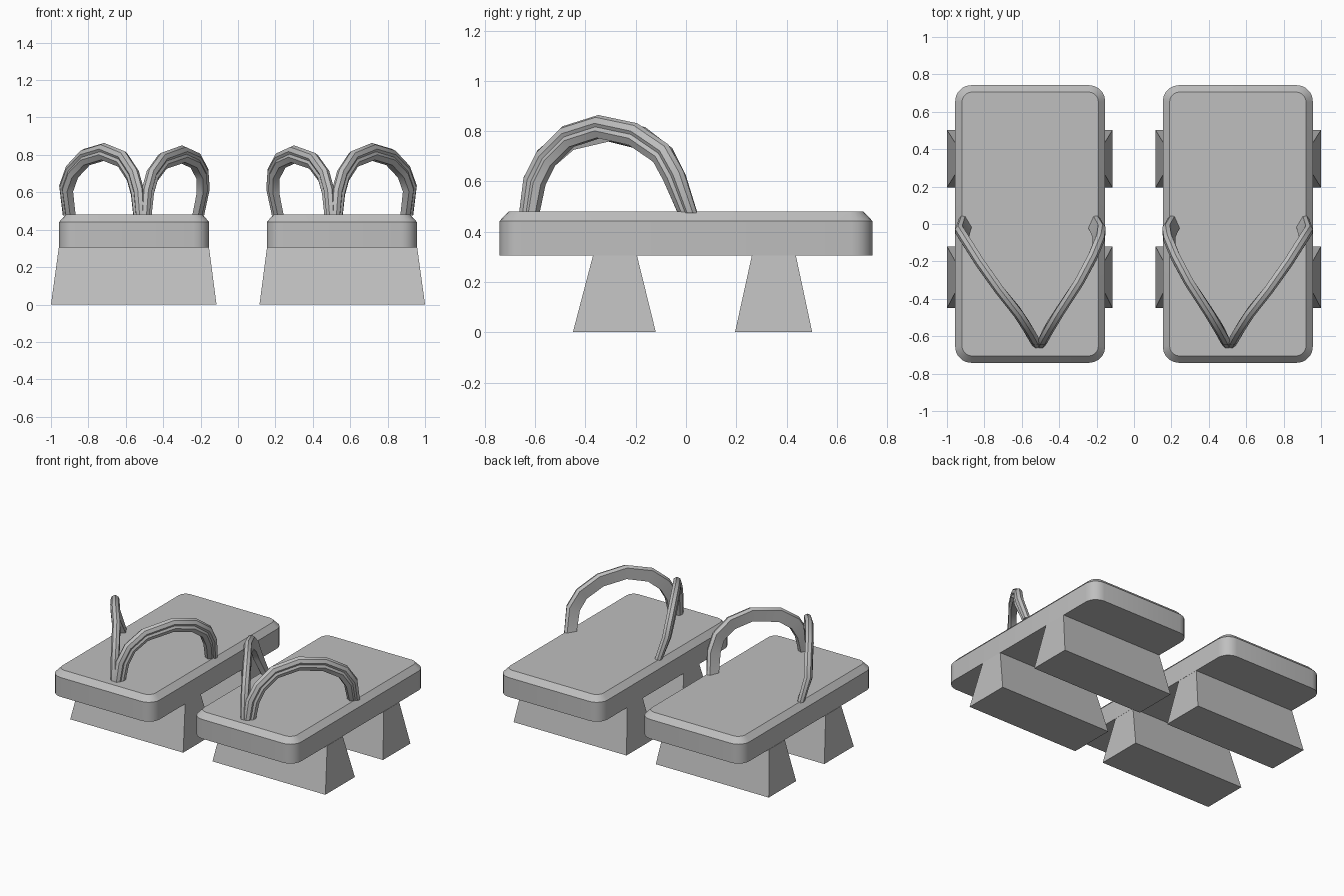
import bpy, bmesh, math
from mathutils import Vector

if "Cube" in bpy.data.objects:
    bpy.data.objects.remove(bpy.data.objects["Cube"], do_unlink=True)

GREY = (0.52, 0.52, 0.52, 1)
mat = bpy.data.materials.new("plain grey")
mat.use_nodes = True
mat.diffuse_color = GREY
mat.node_tree.nodes["Principled BSDF"].inputs["Base Color"].default_value = GREY

DECK_X, DECK_BASE, DECK_TOP = 0.555, 0.305, 0.48


def loft(name, rings, side, smooth=None):
    """Skin closed rings of points into a capped solid, mirrored for the right shoe."""
    bm = bmesh.new()
    loops = [[bm.verts.new((p[0] * side, p[1], p[2])) for p in r] for r in rings]
    n = len(loops[0])
    for a, b in zip(loops, loops[1:]):
        for i in range(n):
            j = (i + 1) % n
            bm.faces.new((a[i], a[j], b[j], b[i]))
    bm.faces.new(loops[0])
    bm.faces.new(loops[-1])
    bmesh.ops.recalc_face_normals(bm, faces=bm.faces)
    mesh = bpy.data.meshes.new(name)
    bm.to_mesh(mesh)
    bm.free()
    mesh.materials.append(mat)
    obj = bpy.data.objects.new(name, mesh)
    bpy.context.collection.objects.link(obj)
    if smooth:
        bpy.ops.object.select_all(action='DESELECT')
        obj.select_set(True)
        bpy.context.view_layer.objects.active = obj
        bpy.ops.object.shade_smooth_by_angle(angle=math.radians(smooth))


def rounded_rect(hx, hy, r, z, steps=5):
    ring = []
    for q, (sx, sy) in enumerate([(1, 1), (-1, 1), (-1, -1), (1, -1)]):
        for k in range(steps + 1):
            a = (q + k / steps) * math.pi / 2
            ring.append((DECK_X + sx * (hx - r) + r * math.cos(a),
                         sy * (hy - r) + r * math.sin(a), z))
    return ring


def rect(x0, x1, y0, y1, z):
    return [(x0, y0, z), (x1, y0, z), (x1, y1, z), (x0, y1, z)]


# Strap cross-section (across the arch, towards the toe) with a shallow groove
SECTION = [(-.042, -.024), (.036, -.024), (.049, -.004), (.04, .018),
           (.016, .028), (.002, .021), (-.014, .028), (-.042, .014)]


def strap_rings(path):
    pts = [Vector(p) for p in path]
    chord = pts[-1] - pts[0]
    front = Vector((chord.y, -chord.x, 0)).normalized()
    if front.y > 0:
        front = -front
    rings = []
    for i, p in enumerate(pts):
        t = (pts[min(i + 1, len(pts) - 1)] - pts[max(i - 1, 0)])
        t = (t - front * t.dot(front)).normalized()
        out = t.cross(front)
        if out.dot(p - Vector((p.x, -.32, .5))) < 0 and i in (0, len(pts) - 1):
            out = -out
        if 0 < i < len(pts) - 1 and out.z < 0:
            out = -out
        size = 0.9 if i in (0, len(pts) - 1) else 1
        ring = [p + (out * a + front * b) * size for a, b in SECTION]
        if size < 1:
            for v in ring:
                v.z = DECK_TOP - 0.005
        rings.append(ring)
    return rings


OUTER = [(.53, -.625, .48), (.54, -.605, .6), (.565, -.56, .69), (.62, -.475, .775),
         (.72, -.35, .815), (.82, -.21, .785), (.89, -.1, .71),
         (.922, -.05, .62), (.905, .005, .48)]
INNER = [(.49, -.625, .48), (.48, -.605, .6), (.455, -.56, .69), (.4, -.47, .765),
         (.295, -.31, .802), (.225, -.18, .77), (.188, -.09, .7),
         (.183, -.045, .61), (.21, .005, .48)]

for label, side in (("left", 1), ("right", -1)):
    # Deck with rounded corners and a chamfered top rim
    loft(label + "_deck", [rounded_rect(.401, .742, .085, DECK_BASE),
                           rounded_rect(.401, .742, .085, .442),
                           rounded_rect(.365, .706, .055, DECK_TOP)], side, 25)
    # Tapered teeth under the deck
    for part, low, high in (("front", (-.45, -.12), (-.37, -.195)),
                            ("back", (.195, .502), (.262, .437))):
        loft(f"{label}_{part}_tooth", [rect(.115, 1, *low, 0),
                                       rect(.155, .958, *high, DECK_BASE)], side)
    # Arched thong straps meeting at the toe
    loft(label + "_outer_strap", strap_rings(OUTER), side, 40)
    loft(label + "_inner_strap", strap_rings(INNER), side, 40)
